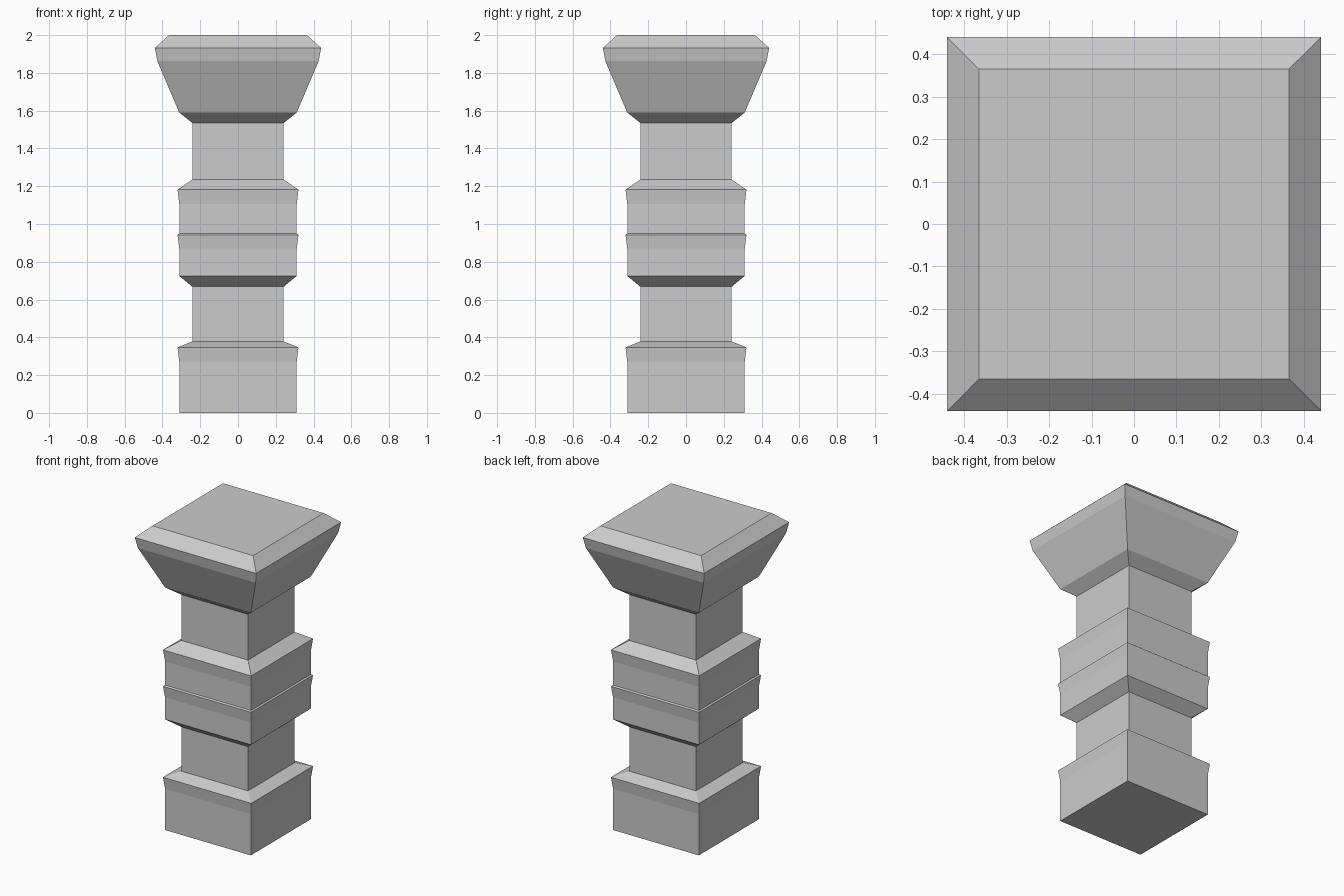
import bpy
import bmesh

if "Cube" in bpy.data.objects:
    bpy.data.objects.remove(bpy.data.objects["Cube"])


def square_loft(name, profile, bottom=False, top=False):
    """Stack square rings given as (half width, height) and skin them."""
    bm = bmesh.new()
    rings = [[bm.verts.new((sx * w, sy * w, z))
              for sx, sy in ((-1, -1), (1, -1), (1, 1), (-1, 1))]
             for w, z in profile]
    for lower, upper in zip(rings, rings[1:]):
        for i in range(4):
            j = (i + 1) % 4
            bm.faces.new((lower[i], lower[j], upper[j], upper[i]))
    if bottom:
        bm.faces.new(rings[0][::-1])
    if top:
        bm.faces.new(rings[-1])
    mesh = bpy.data.meshes.new(name)
    bm.to_mesh(mesh)
    bm.free()
    obj = bpy.data.objects.new(name, mesh)
    bpy.context.collection.objects.link(obj)
    return obj


SHAFT = 0.242  # half width of the plain shaft

# Flared foot block
square_loft("base", [(0.311, 0), (0.311, 0.27), (0.32, 0.347), (SHAFT, 0.378)], bottom=True)

# Plain shaft sections
square_loft("lower_shaft", [(SHAFT, 0.378), (SHAFT, 0.668)])
square_loft("upper_shaft", [(SHAFT, 1.235), (SHAFT, 1.535)])

# Double collar around the middle
square_loft("middle_collar", [
    (SHAFT, 0.668), (0.311, 0.725), (0.311, 0.87), (0.32, 0.943),
    (0.311, 0.95), (0.311, 1.105), (0.32, 1.182), (SHAFT, 1.235)])

# Wide bevelled capital
square_loft("capital", [
    (SHAFT, 1.535), (0.311, 1.59), (0.427, 1.862), (0.44, 1.932),
    (0.365, 2.0)], top=True)
